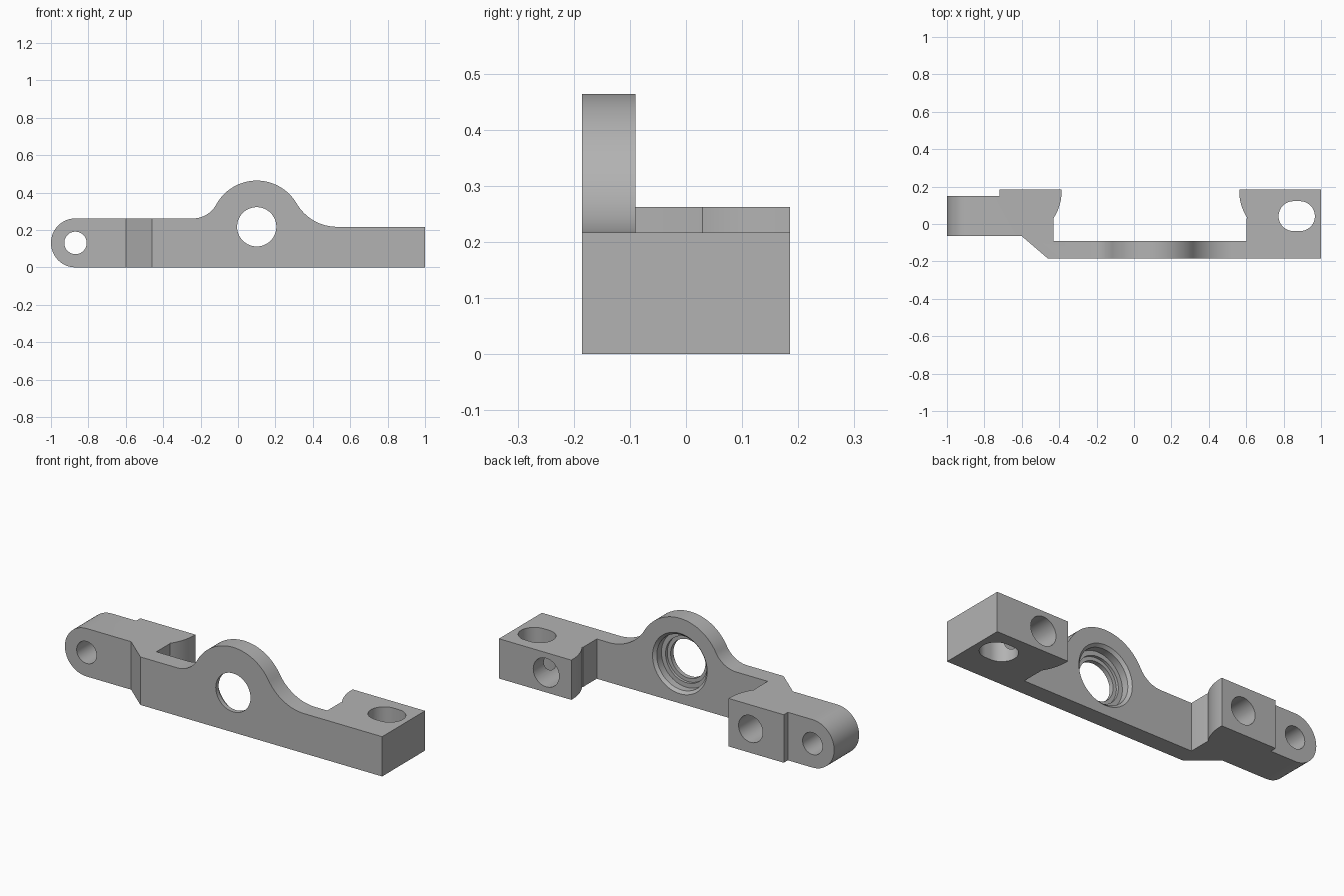
import bpy, bmesh
from math import sin, cos, atan2, radians, pi
from mathutils import Vector

cube = bpy.data.objects.get("Cube")
if cube:
    bpy.data.objects.remove(cube, do_unlink=True)

grey = bpy.data.materials.new("Machined grey")
grey.use_nodes = True
colour = (0.45, 0.45, 0.45, 1)
grey.diffuse_color = colour
grey.node_tree.nodes["Principled BSDF"].inputs["Base Color"].default_value = colour


def arc(cx, cy, r, a0, a1, n=24):
    """Points along an arc, angles in radians."""
    return [(cx + r * cos(a0 + (a1 - a0) * i / n),
             cy + r * sin(a0 + (a1 - a0) * i / n)) for i in range(n + 1)]


def prism(name, outline, lo, hi, axis):
    """Extrude an outline along z (plan) or y (elevation)."""
    place = (lambda p, d: (p[0], p[1], d)) if axis == "z" else (lambda p, d: (p[0], d, p[1]))
    bm = bmesh.new()
    face = bm.faces.new([bm.verts.new(place(p, lo)) for p in outline])
    grown = bmesh.ops.extrude_face_region(bm, geom=[face])["geom"]
    shift = Vector(place((0, 0), hi - lo))
    bmesh.ops.translate(bm, vec=shift, verts=[v for v in grown if isinstance(v, bmesh.types.BMVert)])
    bmesh.ops.recalc_face_normals(bm, faces=bm.faces)
    mesh = bpy.data.meshes.new(name)
    bm.to_mesh(mesh)
    bm.free()
    mesh.materials.append(grey)
    obj = bpy.data.objects.new(name, mesh)
    bpy.context.collection.objects.link(obj)
    return obj


def lathe_y(name, cx, cz, rings, n=64):
    """Solid of revolution about a y axis from (y, radius) rings."""
    bm = bmesh.new()
    loops = [[bm.verts.new((x, y, z)) for x, z in arc(cx, cz, r, 0, 2 * pi, n)[:-1]]
             for y, r in rings]
    for a, b in zip(loops, loops[1:]):
        for i in range(n):
            bm.faces.new((a[i], a[(i + 1) % n], b[(i + 1) % n], b[i]))
    bm.faces.new(loops[0])
    bm.faces.new(loops[-1])
    bmesh.ops.recalc_face_normals(bm, faces=bm.faces)
    mesh = bpy.data.meshes.new(name)
    bm.to_mesh(mesh)
    bm.free()
    mesh.materials.append(grey)
    obj = bpy.data.objects.new(name, mesh)
    bpy.context.collection.objects.link(obj)
    return obj


def combine(body, tool, operation):
    tool.hide_render = True
    mod = body.modifiers.new(tool.name, "BOOLEAN")
    mod.operation, mod.solver, mod.object = operation, "EXACT", tool
    bpy.context.view_layer.objects.active = body
    bpy.ops.object.modifier_apply(modifier=mod.name)
    bpy.data.objects.remove(tool, do_unlink=True)


# Elevation: rounded lug, arm, bearing arch with fillets, lower arm
LOW, HIGH, BOSS_X, BOSS_R = 0.217, 0.262, 0.1, 0.247
LUG_R = HIGH / 2
LUG_X = -1 + LUG_R
left_x, left_r = -0.24, 0.14
right_x, right_r = 0.53, 0.25
left_a = atan2(HIGH + left_r - LOW, left_x - BOSS_X)
right_a = atan2(right_r, right_x - BOSS_X)
elevation = ([(1.1, 0)] + arc(LUG_X, LUG_R, LUG_R, -pi / 2, -3 * pi / 2)
             + arc(left_x, HIGH + left_r, left_r, -pi / 2, left_a - pi)
             + arc(BOSS_X, LOW, BOSS_R, left_a, right_a, 48)[1:-1]
             + arc(right_x, LOW + right_r, right_r, right_a - pi, -pi / 2)
             + [(1.1, LOW)])
body = prism("bearing_bracket", elevation, -0.3, 0.3, "y")

# Plan: thin front web, end blocks with curved inner faces, cranked lug
FRONT, BACK, WEB = -0.185, 0.185, -0.09
sweep = radians(34)
plan = ([(-1.1, -0.065), (-0.6, -0.065), (-0.46, FRONT), (1, FRONT), (1, BACK)]
        + arc(0.563 + 0.26, 0.175, 0.26, pi, pi + sweep, 16)
        + [(0.602, 0.03), (0.602, WEB), (-0.43, WEB), (-0.43, 0.022)]
        + arc(-0.387 - 0.26, 0.175, 0.26, -sweep, 0, 16)
        + [(-0.387, BACK), (-0.72, BACK), (-0.72, 0.15), (-1.1, 0.15)])
plan.insert(5, (0.563, BACK))
combine(body, prism("plan_shape", plan, -0.2, 0.7, "z"), "INTERSECT")

# Bearing seat with chamfered mouth, and through bore
combine(body, lathe_y("bearing_seat", BOSS_X, LOW,
                      [(-0.3, 0.105), (-0.16, 0.105), (-0.16, 0.125), (-0.145, 0.125),
                       (-0.145, 0.15), (-0.105, 0.15), (-0.09, 0.165), (-0.05, 0.165)]),
        "DIFFERENCE")

# Lug hole, blind bolt holes in the back of each block
for name, x, z, depth, r in (("lug_hole", LUG_X, LUG_R, -0.3, 0.06),
                             ("left_bolt_hole", -0.52, LUG_R, -0.03, 0.073),
                             ("right_bolt_hole", 0.715, LOW / 2, -0.06, 0.078)):
    combine(body, lathe_y(name, x, z, [(depth, r), (0.3, r)], 48), "DIFFERENCE")

# Vertical adjusting slot
slot = arc(0.887, 0.042, 0.08, -pi / 2, pi / 2) + arc(0.853, 0.042, 0.08, pi / 2, 3 * pi / 2)
combine(body, prism("slot_cutter", slot, -0.2, 0.5, "z"), "DIFFERENCE")

# Smooth curved walls, crisp edges
bpy.ops.object.select_all(action="DESELECT")
body.select_set(True)
bpy.context.view_layer.objects.active = body
bpy.ops.object.shade_smooth_by_angle(angle=radians(25))
